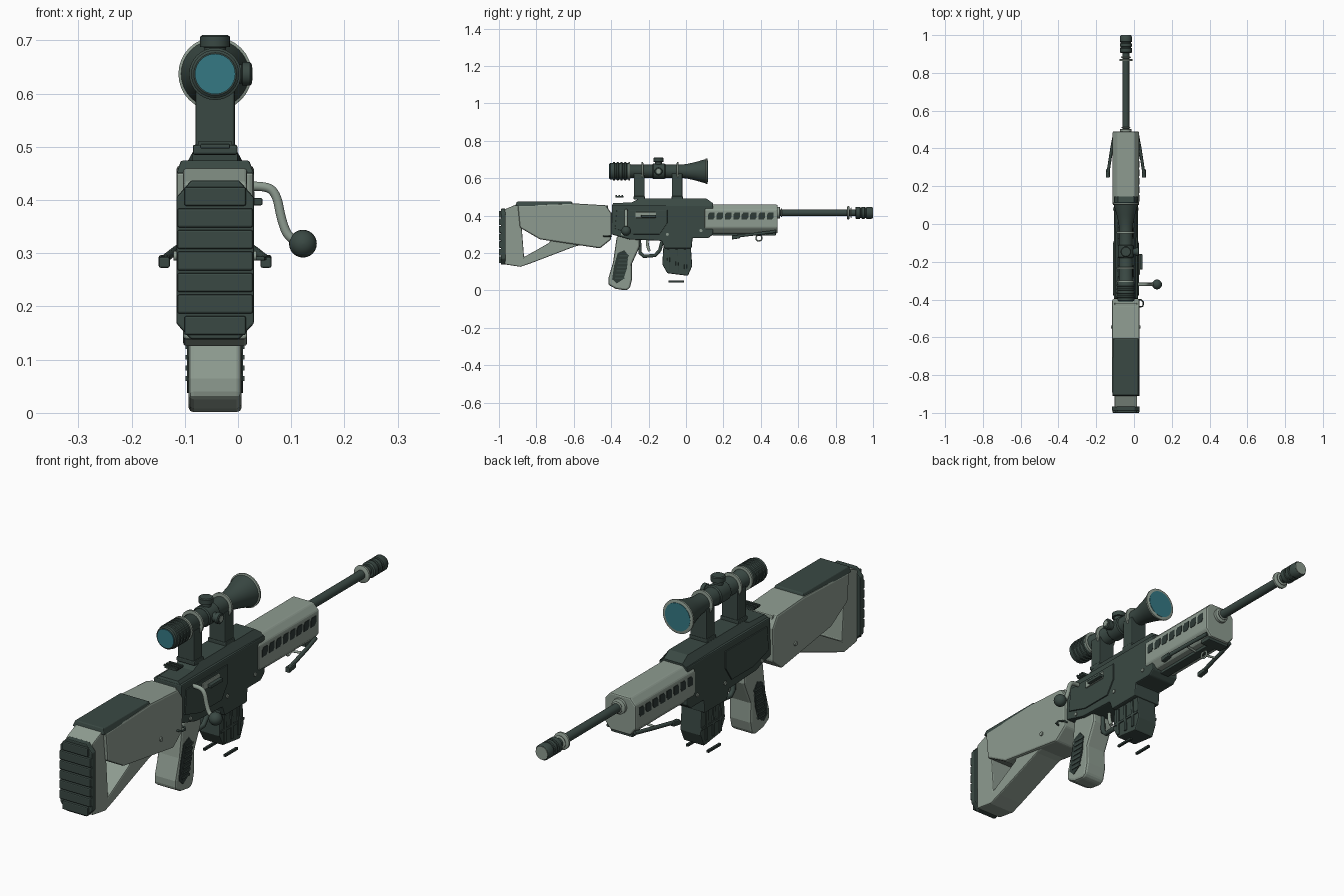
import bpy, bmesh, math
from mathutils import Vector, Matrix

if "Cube" in bpy.data.objects:
    bpy.data.objects.remove(bpy.data.objects["Cube"])

CX = -0.043  # centre line of the rifle body


def material(name, rgb):
    m = bpy.data.materials.new(name)
    m.diffuse_color = (*rgb, 1)
    m.use_nodes = True
    m.node_tree.nodes["Principled BSDF"].inputs["Base Color"].default_value = m.diffuse_color
    return m


DARK = material("dark green", (0.042, 0.066, 0.057))
LIGHT = material("pale sage", (0.27, 0.33, 0.28))
BLACK = material("deep green", (0.026, 0.041, 0.036))
GLASS = material("teal glass", (0.035, 0.19, 0.23))


def finish(name, bm, mat, bevel=0.0, smooth=False):
    bmesh.ops.recalc_face_normals(bm, faces=bm.faces[:])
    me = bpy.data.meshes.new(name)
    bm.to_mesh(me)
    bm.free()
    me.materials.append(mat)
    ob = bpy.data.objects.new(name, me)
    bpy.context.collection.objects.link(ob)
    if bevel:
        mod = ob.modifiers.new("bevel", "BEVEL")
        mod.width, mod.segments, mod.limit_method = bevel, 2, "ANGLE"
        mod.angle_limit = math.radians(35)
    if smooth:
        bpy.ops.object.select_all(action="DESELECT")
        ob.select_set(True)
        bpy.context.view_layer.objects.active = ob
        bpy.ops.object.shade_smooth_by_angle(angle=math.radians(35))
    return ob


def prism(name, pts, x0, x1, mat, bevel=0.0, hole=None, taper=None):
    """Side profile (y, z) extruded from x0 to x1 about the centre line."""
    bm = bmesh.new()
    edges = []
    for loop in [pts] + ([hole] if hole else []):
        vs = [bm.verts.new((CX + x0, y, z)) for y, z in loop]
        if hole:
            edges += [bm.edges.new((vs[i], vs[i - 1])) for i in range(len(vs))]
        else:
            bm.faces.new(vs)
    if hole:
        bmesh.ops.triangle_fill(bm, edges=edges, use_beauty=True)
    ext = bmesh.ops.extrude_face_region(bm, geom=bm.faces[:])["geom"]
    for v in ext:
        if isinstance(v, bmesh.types.BMVert):
            v.co.x = CX + x1
    if taper:  # narrow everything above a height
        for v in bm.verts:
            if v.co.z > taper[0]:
                v.co.x = CX + (v.co.x - CX) * taper[1]
    return finish(name, bm, mat, bevel)


def box(name, x, y, z, mat, bevel=0.0):
    """Box from (min, max) ranges; x is relative to the centre line."""
    return prism(name, [(y[0], z[0]), (y[1], z[0]), (y[1], z[1]), (y[0], z[1])], x[0], x[1], mat, bevel)


def lathe(name, prof, loc, mat, axis="Y", seg=32):
    """Revolve (distance, radius) pairs about an axis through loc."""
    bm = bmesh.new()
    rings = [[bm.verts.new((r * math.cos(a), r * math.sin(a), d))
              for a in (2 * math.pi * i / seg for i in range(seg))] for d, r in prof]
    for a, b in zip(rings, rings[1:]):
        for i in range(seg):
            bm.faces.new((a[i - 1], a[i], b[i], b[i - 1]))
    bm.faces.new(rings[0])
    bm.faces.new(rings[-1])
    rot = Vector((0, 0, 1)).rotation_difference(
        Vector({"X": (1, 0, 0), "Y": (0, 1, 0), "Z": (0, 0, 1)}[axis])).to_matrix().to_4x4()
    bm.transform(Matrix.Translation((CX + loc[0], loc[1], loc[2])) @ rot)
    return finish(name, bm, mat, 0, True)


def tube(name, pts, r, mat, cyclic=False, kind="POLY"):
    cu = bpy.data.curves.new(name, "CURVE")
    cu.dimensions, cu.bevel_depth, cu.bevel_resolution, cu.use_fill_caps = "3D", r, 3, True
    sp = cu.splines.new(kind)
    sp.points.add(len(pts) - 1)
    for p, (x, y, z) in zip(sp.points, pts):
        p.co = (CX + x, y, z, 1)
    sp.use_cyclic_u = cyclic
    if kind == "NURBS":
        sp.use_endpoint_u, sp.order_u, sp.resolution_u = True, 3, 6
    cu.materials.append(mat)
    ob = bpy.data.objects.new(name, cu)
    bpy.context.collection.objects.link(ob)
    bpy.ops.object.select_all(action="DESELECT")
    ob.select_set(True)
    bpy.context.view_layer.objects.active = ob
    bpy.ops.object.convert(target="MESH")
    bpy.ops.object.shade_smooth_by_angle(angle=math.radians(40))


def ring(name, c, r, thick, mat):
    tube(name, [(c[0], c[1] + r * math.cos(a), c[2] + r * math.sin(a))
                for a in (i * math.pi / 8 for i in range(16))], thick, mat, True)


def section(name, pts, y0, y1, mat, bevel=0.0):
    """Cross-section (x, z) extruded along y."""
    bm = bmesh.new()
    a, b = ([bm.verts.new((CX + x, y, z)) for x, z in pts] for y in (y0, y1))
    bm.faces.new(a)
    bm.faces.new(b)
    for i in range(len(a)):
        bm.faces.new((a[i - 1], a[i], b[i], b[i - 1]))
    return finish(name, bm, mat, bevel)


# Skeleton stock, cheek panels and butt pad
prism("stock_frame", [(-.97, .433), (-.90, .463), (-.417, .455), (-.417, .275), (-.594, .235),
                      (-.83, .145), (-.885, .126), (-.968, .139)], -.06, .06, LIGHT, .005,
      hole=[(-.88, .36), (-.72, .29), (-.73, .255), (-.866, .178)])
prism("stock_panel", [(-.90, .455), (-.60, .465), (-.428, .455), (-.398, .41), (-.40, .273), (-.46, .225),
                      (-.78, .273), (-.888, .335)], -.073, .073, LIGHT, .008)
prism("cheek_pad", [(-.912, .45), (-.905, .474), (-.61, .474), (-.60, .45)], -.073, .073, DARK, .003,
      taper=(.46, .88))
section("butt_pad", [(-.045, .437), (.045, .437), (.073, .405), (.073, .168), (.045, .138),
                     (-.045, .138), (-.073, .168), (-.073, .405)], -.99, -.965, DARK, .004)
for i in range(7):
    z = .146 + i * .0405
    w = .058 if i in (0, 6) else .071
    box("butt_rib", (-w, w), (-1, -.985), (z, z + .036), DARK, .004)

# Receiver
prism("receiver_lower", [(-.396, .457), (-.40, .30), (-.30, .272), (-.13, .265), (-.115, .225), (.03, .225),
                         (.035, .28), (.12, .28), (.145, .30), (.145, .457)], -.064, .064, DARK, .005)
prism("receiver_upper", [(-.396, .45), (-.39, .466), (-.29, .471), (-.25, .49), (.11, .49), (.145, .466),
                         (.145, .45)], -.064, .064, DARK, taper=(.46, .66))
for s in (-1, 1):
    prism("receiver_side_plate", [(-.37, .43), (-.38, .33), (-.28, .30), (-.14, .30), (-.10, .36), (-.10, .43)],
          s * .062, s * .069, DARK, .002)
    for y, z in ((-.34, .30), (-.10, .30), (.08, .32)):
        lathe("receiver_pin", [(-.068, .008), (.068, .008)], (0, y, z), LIGHT, "X", 12)
box("ejection_port", (.06, .074), (-.27, -.16), (.388, .418), LIGHT, .003)
box("ejection_cover", (.06, .089), (-.24, -.16), (.39, .404), DARK, .003)
box("rear_rail", (-.028, .028), (-.378, -.335), (.497, .505), DARK, .002)
for i in range(3):
    box("rear_rail_tooth", (-.032, .032), (-.376 + i * .015, -.368 + i * .015), (.503, .51), DARK)

# Bolt handle
tube("bolt_rod", [(.05, -.32, .425), (.09, -.32, .428), (.115, -.32, .415), (.125, -.32, .36),
                  (.14, -.32, .325), (.165, -.32, .318)], .009, LIGHT, kind="NURBS")
lathe("bolt_knob", [(-.026 * math.cos(t), .026 * math.sin(t) + 1e-4)
                    for t in (math.pi * i / 12 for i in range(13))], (.165, -.32, .318), DARK, "Y", 24)

# Handguard with vents
section("handguard", [(-.045, .458), (.045, .458), (.07, .43), (.07, .335), (.045, .305), (-.045, .305),
                      (-.07, .335), (-.07, .43)], .10, .49, LIGHT, .006)
for s in (-1, 1):
    for i in range(8):
        y = .118 + i * .045
        prism("vent", [(y, .378), (y + .026, .378), (y + .035, .39), (y + .035, .416), (y + .008, .416),
                       (y, .405)], s * .066, s * .0715, BLACK)
    # Folded bipod legs
    tube("bipod_leg", [(s * .06, .48, .315), (s * .075, .40, .305), (s * .098, .25, .287)], .008, DARK)
    prism("bipod_foot", [(.245, .272), (.29, .279), (.29, .297), (.245, .293)], s * .085, s * .106, DARK, .004)
    tube("bipod_brace", [(s * .02, .36, .30), (s * .08, .37, .302)], .005, LIGHT)
box("bipod_mount", (-.05, .05), (.43, .48), (.293, .312), DARK, .004)
box("handguard_lower_rail", (-.02, .02), (.14, .44), (.293, .308), DARK, .003)
ring("front_sling_loop", (0, .39, .28), .016, .004, LIGHT)

# Barrel and muzzle
lathe("barrel", [(.45, .018), (.93, .018)], (0, 0, .415), DARK)
for y0, y1, r in ((.487, .503, .031), (.508, .513, .024), (.862, .874, .035), (.88, .886, .027)):
    lathe("barrel_ring", [(y0, r - .003), (y0 + .002, r), (y1 - .002, r), (y1, r - .003)], (0, 0, .415), LIGHT)
lathe("muzzle_brake", [(.905, .027), (.91, .032), (.93, .032), (.932, .028), (.938, .028), (.94, .032), (.955, .032),
                       (.957, .028), (.963, .028), (.965, .032), (.992, .032), (.998, .028)], (0, 0, .415), DARK)
lathe("muzzle_face", [(.99, .027), (1.0, .027)], (0, 0, .415), LIGHT)

# Scope on two mounts
S = (0, 0, .637)
lathe("scope_tube", [(-.408, .04), (-.404, .045), (-.31, .045), (-.295, .036), (-.03, .036), (.0, .038),
                     (.05, .049), (.095, .062), (.112, .066)], S, DARK)
for y in (-.385, -.365, -.345, -.325):
    lathe("eyepiece_grip", [(y - .006, .045), (y - .004, .049), (y + .004, .049), (y + .006, .045)], S, DARK)
lathe("objective_rim", [(.103, .064), (.106, .069), (.113, .069), (.115, .063)], S, LIGHT)
lathe("rear_lens", [(-.411, .038), (-.405, .038)], S, GLASS)
lathe("front_lens", [(.105, .057), (.1165, .057)], S, GLASS)
for y in (-.303, -.233, -.045):
    lathe("scope_band", [(y - .005, .036), (y - .004, .049), (y + .004, .049), (y + .005, .036)], S, LIGHT)
lathe("scope_collar", [(-.18, .037), (-.175, .041), (-.115, .041), (-.11, .037)], S, DARK)
lathe("elevation_knob", [(.03, .02), (.05, .02), (.051, .028), (.07, .028), (.073, .024)], (0, -.147, .637), DARK, "Z", 20)
lathe("windage_knob", [(.03, .018), (.05, .018), (.051, .022), (.066, .022), (.069, .018)], (0, -.147, .637), DARK, "X", 20)
lathe("windage_cap", [(.066, .012), (.0705, .012)], (0, -.147, .637), LIGHT, "X", 16)
for y in (-.25, -.047):
    box("scope_mount", (-.037, .037), (y - .028, y + .028), (.50, .625), DARK, .004)
    box("mount_base", (-.042, .042), (y - .03, y + .03), (.485, .504), DARK, .004)

# Pistol grip with textured side panels
prism("pistol_grip", [(-.37, .29), (-.25, .29), (-.247, .235), (-.29, .14), (-.288, .06), (-.30, .012), (-.32, 0),
                      (-.375, .008), (-.415, .03), (-.415, .065), (-.39, .15)], -.05, .05, LIGHT, .01)
for s in (-1, 1):
    prism("grip_panel", [(-.365, .20), (-.33, .215), (-.31, .19), (-.315, .12), (-.335, .06), (-.37, .037),
                         (-.395, .06), (-.385, .13)], s * .047, s * .0525, BLACK)
    for i in range(7):
        z, y = .06 + i * .02, -.365 + i * .004
        box("grip_ridge", (s * .05, s * .0555), (y - .015, y + .035), (z, z + .009), DARK)

# Trigger and guard
tube("trigger_guard", [(0, -.25, .275), (0, -.245, .20), (0, -.225, .182), (0, -.165, .187), (0, -.14, .215),
                       (0, -.125, .27)], .01, DARK)
tube("trigger", [(0, -.205, .28), (0, -.212, .245), (0, -.195, .21)], .008, LIGHT, kind="NURBS")

# Magazine with ribs and loose strips beneath
prism("magazine", [(-.12, .25), (.025, .25), (.033, .13), (.01, .078), (-.10, .092), (-.127, .14)],
      -.047, .047, DARK, .005)
for s in (-1, 1):
    for y in (-.095, -.05, -.005):
        prism("magazine_rib", [(y - .007, .22), (y + .007, .22), (y + .01, .10), (y - .004, .10)],
              s * .045, s * .052, DARK, .002)
    box("magazine_band", (s * .045, s * .051), (-.12, .03), (.15, .16), DARK)
    box("magazine_strip", (s * .042, s * .052), (-.093, -.012), (.043, .052), BLACK)
    # Stock screws
    lathe("stock_screw", [(s * .06, .009), (s * .078, .009)], (0, -.545, .36 - .065), LIGHT, "X", 14)

# Rear sling loop
tube("rear_sling_loop", [(.07, -.44, .29), (.09, -.435, .29), (.093, -.415, .29), (.08, -.40, .29),
                         (.06, -.40, .29)], .004, DARK)
